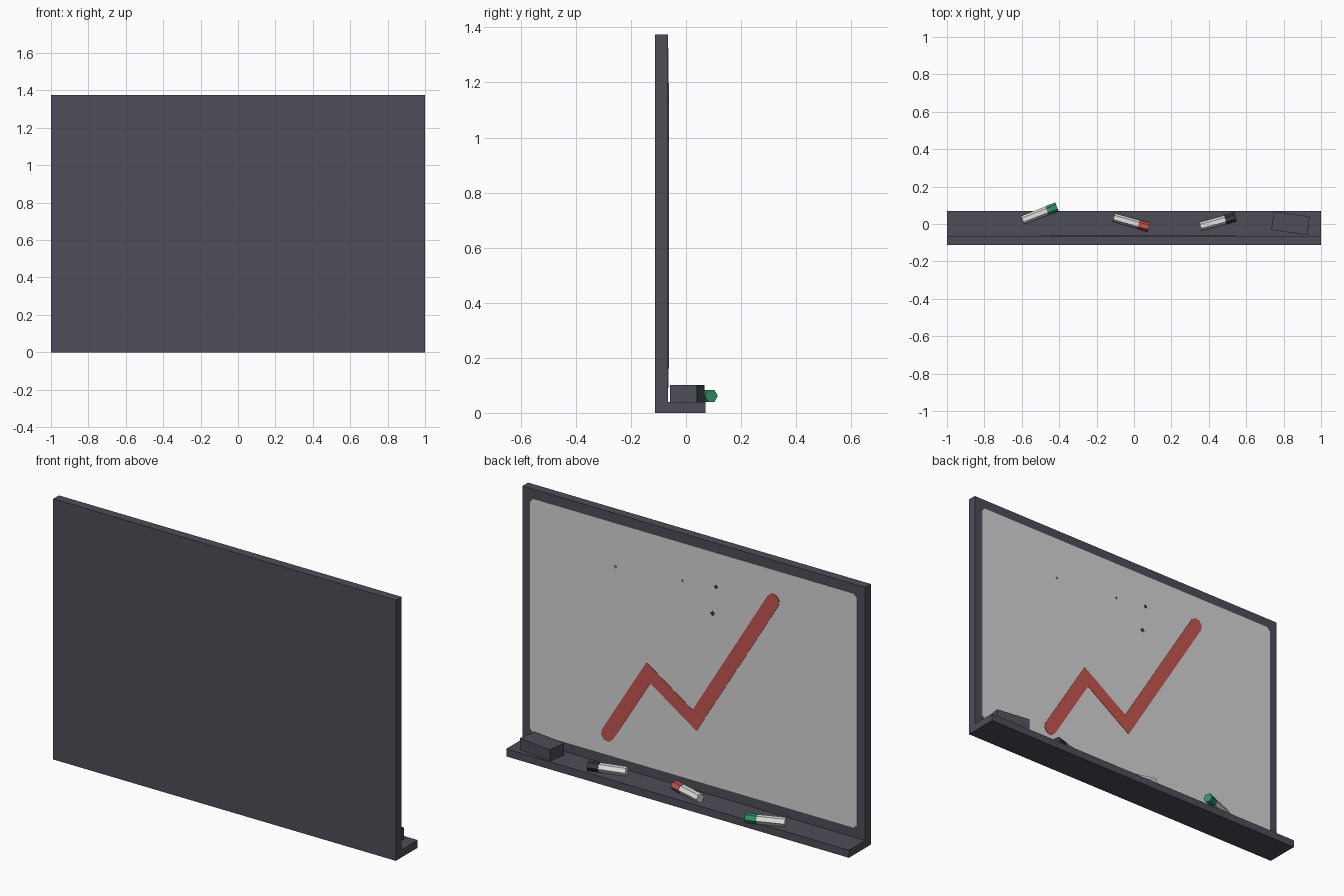
import bpy, bmesh, math
from mathutils import Vector, Matrix

if "Cube" in bpy.data.objects:
    bpy.data.objects.remove(bpy.data.objects["Cube"])


def material(name, rgb):
    m = bpy.data.materials.new(name)
    m.diffuse_color = (*rgb, 1)
    m.use_nodes = True
    m.node_tree.nodes["Principled BSDF"].inputs["Base Color"].default_value = m.diffuse_color
    return m


FRAME = material("dark_grey", (0.076, 0.074, 0.098))
PANEL = material("board_white", (0.66, 0.66, 0.66))
BODY = material("marker_white", (0.76, 0.76, 0.75))
RED = material("red", (0.55, 0.09, 0.08))
GREEN = material("green", (0.03, 0.30, 0.14))
BLACK = material("ink_black", (0.04, 0.04, 0.05))


def finish(name, bm, *mats):
    bmesh.ops.recalc_face_normals(bm, faces=bm.faces)
    me = bpy.data.meshes.new(name)
    bm.to_mesh(me)
    bm.free()
    for m in mats:
        me.materials.append(m)
    ob = bpy.data.objects.new(name, me)
    bpy.context.collection.objects.link(ob)
    return ob


def box(name, centre, size, mat, turn=0):
    bm = bmesh.new()
    mtx = (Matrix.Translation(centre) @ Matrix.Rotation(math.radians(turn), 4, 'Z')
           @ Matrix.Diagonal((*size, 1)))
    bmesh.ops.create_cube(bm, size=1, matrix=mtx)
    return finish(name, bm, mat)


def plate(name, outline, y0, y1, mat):
    """Extrude an x-z outline from y0 to y1."""
    bm = bmesh.new()
    f = bm.faces.new([bm.verts.new((x, y0, z)) for x, z in outline])
    r = bmesh.ops.extrude_face_region(bm, geom=[f])
    new = [v for v in r["geom"] if isinstance(v, bmesh.types.BMVert)]
    bmesh.ops.translate(bm, verts=new, vec=(0, y1 - y0, 0))
    return finish(name, bm, mat)


def stroke_outline(points, r):
    """Outline of a thick line with mitred bends and faceted round ends."""
    p = [Vector(q) for q in points]

    def one_side(p):
        out = []
        dirs = [(b - a).normalized() for a, b in zip(p, p[1:])]
        for i in range(1, len(p) - 1):
            n0 = Vector((-dirs[i - 1].y, dirs[i - 1].x))
            n1 = Vector((-dirs[i].y, dirs[i].x))
            m = (n0 + n1).normalized()
            out.append(p[i] + m * (r / m.dot(n0)))
        a = math.atan2(dirs[-1].y, dirs[-1].x)
        for k in range(5):
            t = a + math.pi / 2 - k * math.pi / 4
            out.append(p[-1] + r * Vector((math.cos(t), math.sin(t))))
        return out
    return one_side(p) + one_side(p[::-1])


def marker(name, start, end, cap_mat, cap_len=0.057):
    """Hexagonal pen lying on the tray, cap at the end point."""
    a, b = Vector((*start, 0.0615)), Vector((*end, 0.0615))
    d = (b - a).normalized()
    bm = bmesh.new()
    for lo, hi, r, idx in ((a, b - d * cap_len, 0.0235, 0),
                           (b - d * cap_len, b, 0.025, 1)):
        rings = []
        for c in (lo, hi):
            side = Vector((-d.y, d.x, 0))
            rings.append([bm.verts.new(c + r * (side * math.cos(k * math.pi / 3)
                          + Vector((0, 0, math.sin(k * math.pi / 3))))) for k in range(6)])
        faces = [bm.faces.new(rings[0]), bm.faces.new(rings[1])]
        for k in range(6):
            j = (k + 1) % 6
            faces.append(bm.faces.new((rings[0][k], rings[0][j], rings[1][j], rings[1][k])))
        for f in faces:
            f.material_index = idx
    return finish(name, bm, BODY, cap_mat)


# backing board with tray along its foot
box("board_frame", (0, -0.0885, 0.6875), (2, 0.047, 1.375), FRAME)
box("tray", (0, 0.0025, 0.02), (2, 0.135, 0.04), FRAME)

# white writing surface with clipped corners
w, z0, z1, c = 0.955, 0.09, 1.325, 0.02
half = [(w - c, z0), (w, z0 + c), (w, z1 - c), (w - c, z1)]
plate("writing_surface", half + [(-x, z) for x, z in reversed(half)], -0.067, -0.0635, PANEL)

# drawn zigzag line and small ink marks
zigzag = [(0.503, 0.197), (0.263, 0.588), (-0.006, 0.408), (-0.465, 1.163)]
plate("zigzag_line", stroke_outline(zigzag, 0.037), -0.064, -0.0615, RED)
for i, (x, z, s, m) in enumerate([(-0.13, 1.145, 0.012, BLACK), (-0.11, 1.0, 0.014, BLACK),
                                  (0.064, 1.126, 0.007, BLACK), (0.456, 1.095, 0.01, GREEN)]):
    plate(f"ink_mark_{i + 1}", [(x - s, z), (x, z - s), (x + s, z), (x, z + s)],
          -0.064, -0.0625, m)

# markers and eraser on the tray
marker("green_marker", (-0.596, 0.021), (-0.412, 0.092), GREEN)
marker("red_marker", (-0.108, 0.035), (0.079, -0.018), RED)
marker("black_marker", (0.355, -0.013), (0.543, 0.038), BLACK)
box("eraser", (0.837, 0.004, 0.07), (0.194, 0.1, 0.062), FRAME, -8)
